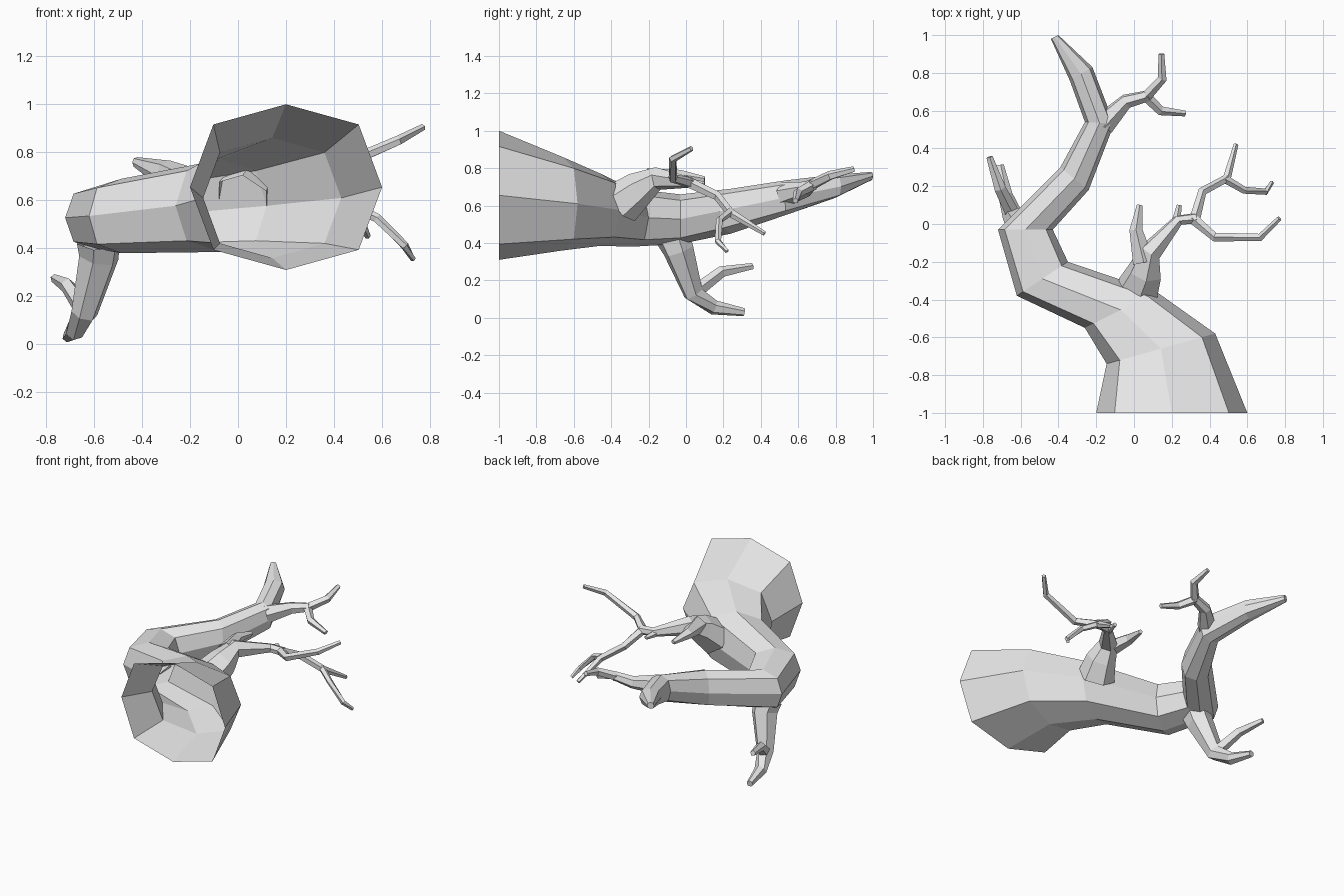
import bpy, bmesh, math
from mathutils import Vector

cube = bpy.data.objects.get("Cube")
if cube:
    bpy.data.objects.remove(cube, do_unlink=True)

bark = bpy.data.materials.new("grey_bark")
bark.use_nodes = True
grey = (0.8, 0.8, 0.8, 1)
bark.diffuse_color = grey
bark.node_tree.nodes["Principled BSDF"].inputs["Base Color"].default_value = grey


def skin(name, rings):
    """Bridge rings of points; the root stays open and the tip is capped."""
    bm = bmesh.new()
    loops = [[bm.verts.new(p) for p in ring] for ring in rings]
    n = len(loops[0])
    for a, b in zip(loops, loops[1:]):
        for i in range(n):
            j = (i + 1) % n
            bm.faces.new((a[i], a[j], b[j], b[i]))
    bm.faces.new(loops[-1])
    bmesh.ops.recalc_face_normals(bm, faces=bm.faces)
    mesh = bpy.data.meshes.new(name)
    bm.to_mesh(mesh)
    bm.free()
    mesh.materials.append(bark)
    obj = bpy.data.objects.new(name, mesh)
    bpy.context.collection.objects.link(obj)


def section(left, right, low, high, sides=8):
    """Upright oval section between two plan points and two heights."""
    l, r = Vector((*left, 0)), Vector((*right, 0))
    mid, half = (l + r) / 2, (r - l) / 2
    ring = []
    for i in range(sides):
        a = math.tau * i / sides
        p = mid + half * math.cos(a) * 1.0
        p.z = (low + high) / 2 + (high - low) / 2 * math.sin(a)
        if i % 2:  # push the diagonal corners out for a boxier bough
            p += (p - mid - Vector((0, 0, (low + high) / 2))) * 0.07
        ring.append(p)
    return ring


def twig(name, path, sides=5):
    """Tapered tube along (x, y, z, radius) points."""
    pts = [Vector(p[:3]) for p in path]
    rings = []
    for i, p in enumerate(pts):
        d = (pts[min(i + 1, len(pts) - 1)] - pts[max(i - 1, 0)]).normalized()
        ref = Vector((0, 0, 1)) if abs(d.z) < 0.8 else Vector((0, 1, 0))
        u = d.cross(ref).normalized()
        v = u.cross(d)
        r = path[i][3]
        rings.append([p + r * (u * math.cos(math.tau * k / sides + 0.3)
                               + v * math.sin(math.tau * k / sides + 0.3))
                      for k in range(sides)])
    skin(name, rings)


# Hollow trunk bending into the long bough
skin("trunk", [section(*s) for s in (
    ((-.2, -1), (.6, -1), .31, 1.0),
    ((-.145, -.74), (.43, -.58), .36, .86),
    ((-.26, -.55), (.12, -.36), .385, .77),
    ((-.62, -.38), (-.35, -.2), .38, .69),
    ((-.72, -.03), (-.43, -.03), .395, .66),
    ((-.39, .3), (-.24, .18), .45, .69),
    ((-.26, .54), (-.105, .53), .55, .735),
    ((-.34, .76), (-.22, .83), .64, .765),
    ((-.44, .98), (-.4, 1), .735, .78))])

# Drooping branch under the bend
twig("drooping_branch", [(-.58, -.07, .43, .095), (-.58, -.04, .36, .085),
                         (-.64, .04, .13, .056), (-.68, .15, .055, .04),
                         (-.71, .31, .03, .022)], 6)
twig("drooping_fork", [(-.64, .05, .14, .04), (-.71, .19, .245, .032),
                       (-.765, .355, .275, .018)])

# Twigs on the long bough
twig("bough_twig", [(-.16, .53, .66, .065), (-.04, .65, .69, .04),
                    (.08, .68, .715, .03)], 6)
twig("bough_twig_upper", [(.06, .67, .71, .03), (.15, .77, .76, .026),
                          (.145, .9, .795, .016)])
twig("bough_twig_lower", [(.06, .68, .71, .03), (.14, .6, .67, .026),
                          (.27, .585, .625, .016)])

# Side branch rising from the trunk
twig("side_branch", [(.02, -.35, .61, .12), (.06, -.25, .69, .095),
                     (.085, -.15, .745, .062), (.235, .02, .725, .03),
                     (.33, .03, .72, .03)], 6)
twig("side_stub_large", [(.05, -.2, .74, .06), (.01, -.03, .755, .036),
                         (.03, .1, .74, .016)])
twig("side_stub_small", [(.22, 0, .72, .026), (.24, .1, .715, .014)])
twig("upper_twig", [(.31, .03, .72, .03), (.43, -.07, .745, .025),
                    (.67, -.07, .85, .021), (.77, .03, .905, .014)])
twig("lower_twig", [(.32, .02, .72, .03), (.36, .17, .65, .025),
                    (.49, .24, .56, .024), (.54, .42, .45, .013)])
twig("lower_twig_fork", [(.48, .24, .57, .023), (.58, .18, .525, .02),
                         (.695, .17, .41, .018), (.73, .22, .355, .012)])
